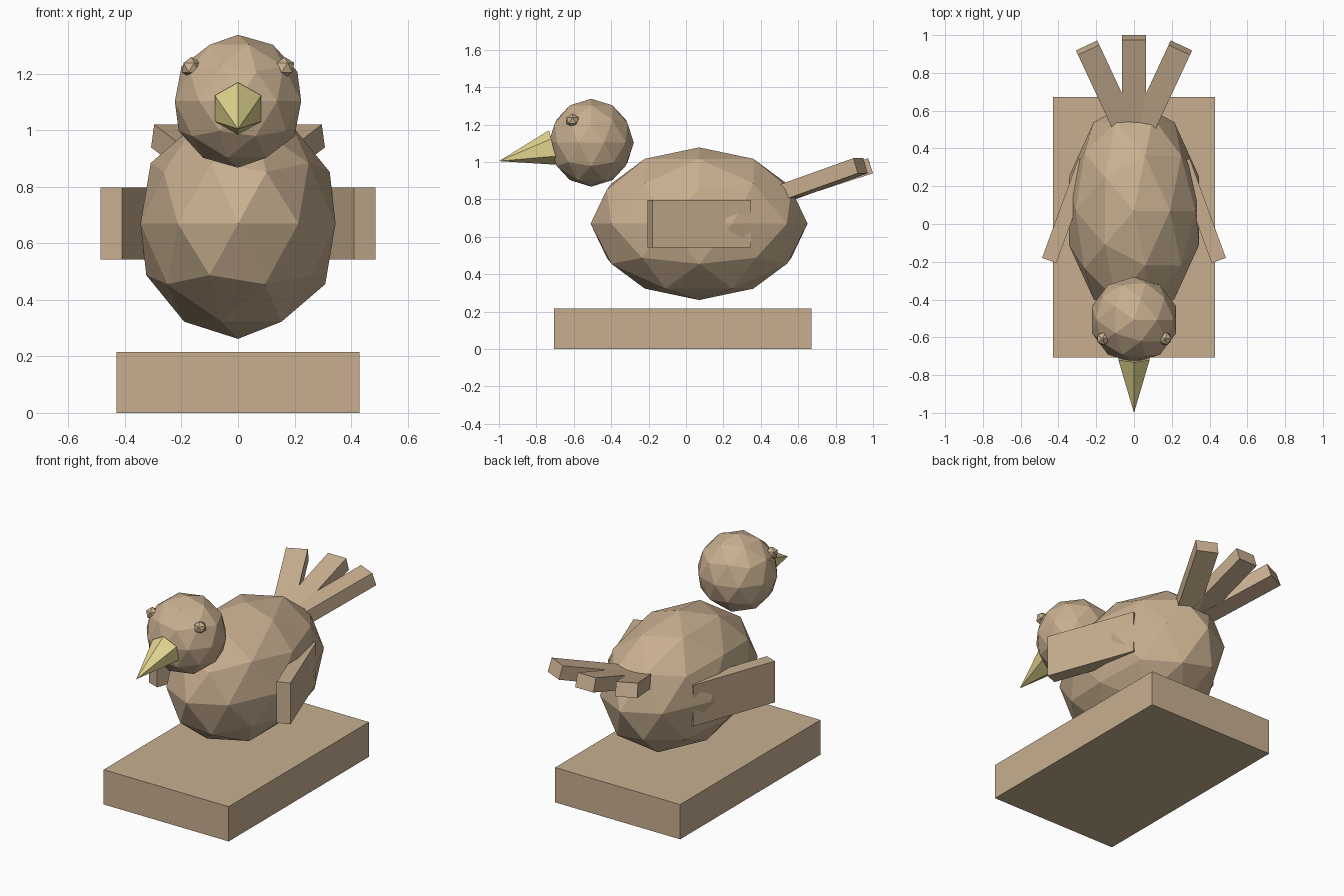
import bpy
from math import radians

if "Cube" in bpy.data.objects:
    bpy.data.objects.remove(bpy.data.objects["Cube"])


def material(name, color):
    m = bpy.data.materials.new(name)
    m.diffuse_color = color
    m.use_nodes = True
    m.node_tree.nodes["Principled BSDF"].inputs["Base Color"].default_value = m.diffuse_color
    return m


WOOD = material("tan_wood", (0.58, 0.43, 0.28, 1))
YELLOW = material("pale_yellow", (0.78, 0.68, 0.28, 1))


def finish(name, mat):
    ob = bpy.context.object
    ob.name = name
    ob.data.materials.append(mat)
    return ob


def box(name, loc, size, rot=(0, 0, 0)):
    bpy.ops.mesh.primitive_cube_add(size=1, location=loc,
                                    rotation=[radians(a) for a in rot])
    bpy.context.object.scale = size
    return finish(name, WOOD)


def ball(name, loc, radii, subdivisions=2):
    bpy.ops.mesh.primitive_ico_sphere_add(subdivisions=subdivisions, radius=1, location=loc)
    bpy.context.object.scale = radii
    return finish(name, WOOD)


# Plinth under the floating bird
box("base", (0, -0.017, 0.108), (0.86, 1.377, 0.216))

# Body and head
ball("body", (0, 0.07, 0.67), (0.363, 0.58, 0.408))
ball("head", (0, -0.507, 1.103), (0.235, 0.228, 0.235))

# Beak: six-sided cone, ridge on top, tilted down to the front
bpy.ops.mesh.primitive_cone_add(vertices=6, radius1=0.095, radius2=0, depth=0.30,
                                location=(0, -0.8545, 1.041),
                                rotation=(radians(90 + 14), 0, 0))
finish("beak", YELLOW)

# Paired eyes, wings and outer tail feathers
for side, s in (("left", -1), ("right", 1)):
    ball("eye_" + side, (s * 0.165, -0.607, 1.222), (0.038,) * 3, 1)
    box("wing_" + side, (s * 0.353, 0.07, 0.67), (0.08, 0.56, 0.256), (0, 0, s * 20))
    box("tail_feather_" + side, (s * 0.153, 0.735, 0.909), (0.125, 0.46, 0.085),
        (18, 0, -s * 25))

# Middle tail feather
box("tail_feather_middle", (0, 0.768, 0.909), (0.125, 0.46, 0.085), (18, 0, 0))
